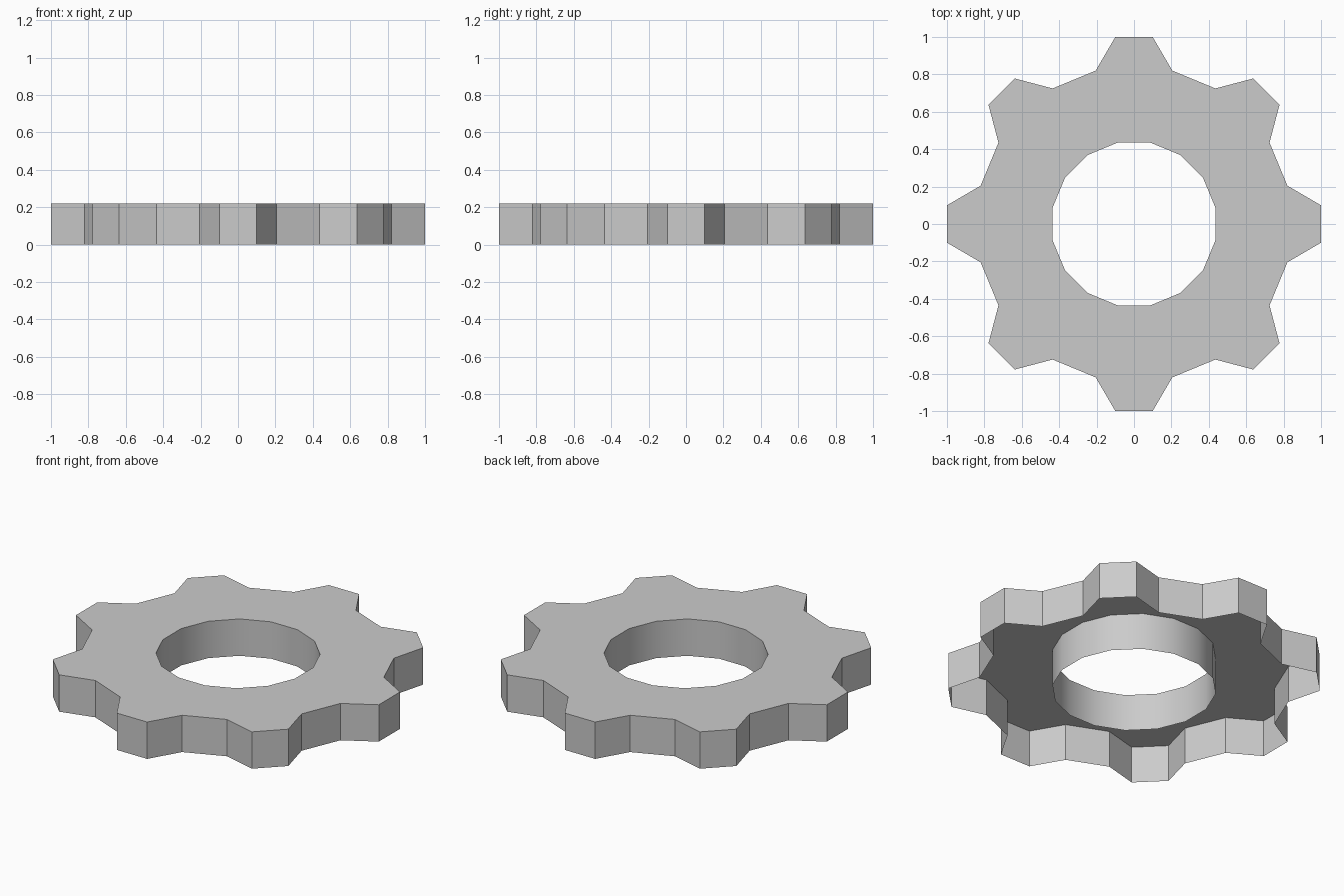
import bpy, bmesh
from math import radians, sin, cos
from mathutils import Matrix

if "Cube" in bpy.data.objects:
    bpy.data.objects.remove(bpy.data.objects["Cube"])

TEETH, HEIGHT = 8, 0.22
HOLE_R = 0.444
step = radians(360 / TEETH)

# One tooth profile pointing along +x, counter-clockwise (root, tip, tip, root)
tooth = [(0.82, -0.205), (1.0, -0.10), (1.0, 0.10), (0.82, 0.205)]
# The two hole corners belonging to each tooth
hole = [(HOLE_R * cos(a), HOLE_R * sin(a)) for a in (-step / 4, step / 4)]

bm = bmesh.new()


def ring(profile, z):
    """Repeat a profile around the axis."""
    verts = []
    for i in range(TEETH):
        rot = Matrix.Rotation(i * step, 3, 'Z')
        verts += [bm.verts.new(rot @ Matrix.Translation((x, y, z)).translation)
                  for x, y in profile]
    return verts


def wall(low, high, flip=False):
    """Upright faces between two matching rings."""
    n = len(low)
    for i in range(n):
        j = (i + 1) % n
        f = [low[i], low[j], high[j], high[i]]
        bm.faces.new(f[::-1] if flip else f)


outer_low, outer_top = ring(tooth, 0), ring(tooth, HEIGHT)
hole_low, hole_top = ring(hole, 0), ring(hole, HEIGHT)

# Outer toothed wall and hole wall (the underside is open)
wall(outer_low, outer_top)
wall(hole_low, hole_top, flip=True)

# Top plate: a tooth sector and a valley sector per tooth
for i in range(TEETH):
    o = outer_top[4 * i:4 * i + 4]
    h0, h1 = hole_top[2 * i:2 * i + 2]
    k = (i + 1) % TEETH
    bm.faces.new([h0] + o + [h1])
    bm.faces.new([h1, o[3], outer_top[4 * k], hole_top[2 * k]])

mesh = bpy.data.meshes.new("gear")
bm.to_mesh(mesh)
bm.free()
gear = bpy.data.objects.new("gear", mesh)
bpy.context.collection.objects.link(gear)

# Smooth hole, crisp teeth
bpy.context.view_layer.objects.active = gear
gear.select_set(True)
bpy.ops.object.shade_smooth_by_angle(angle=radians(30))
